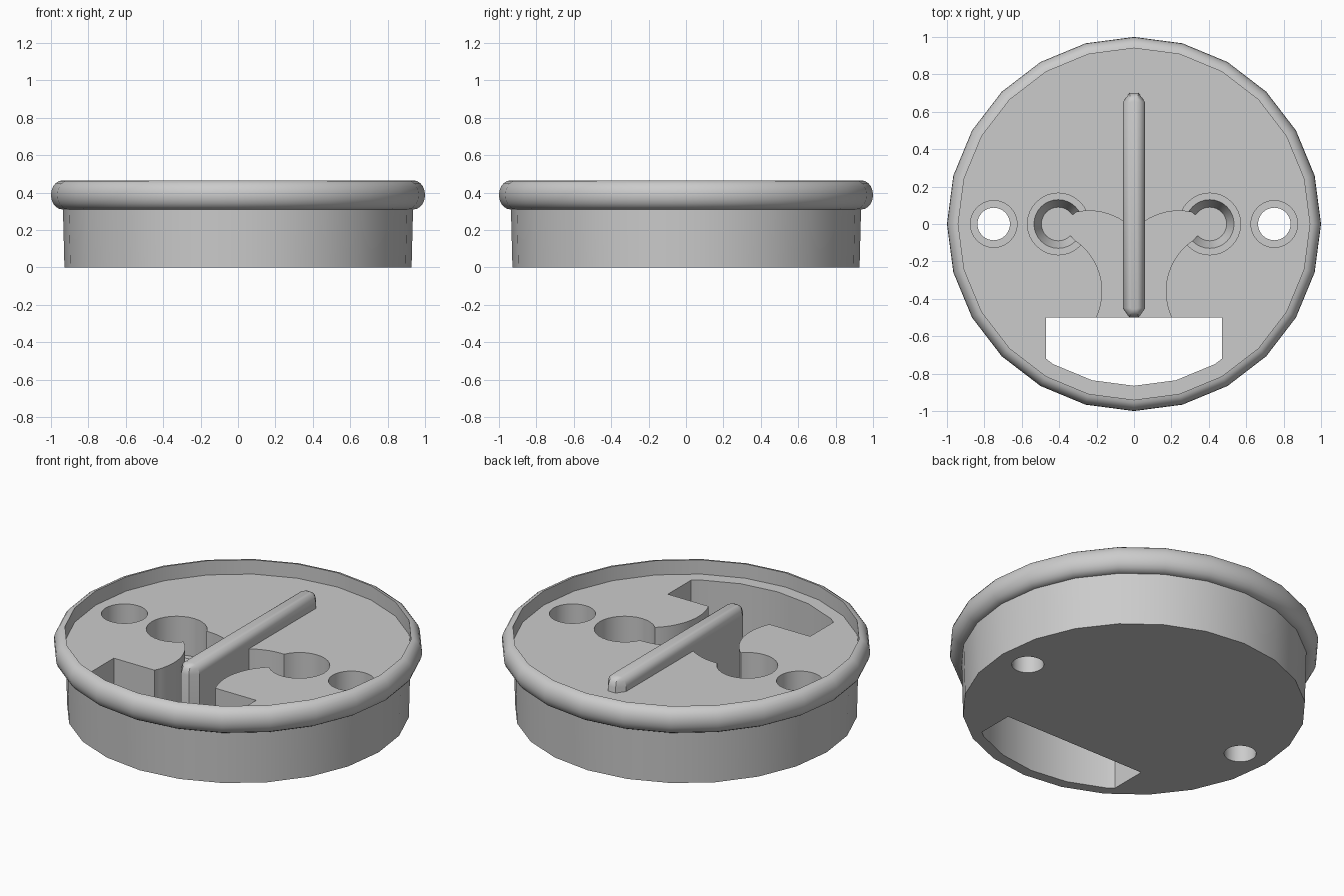
import bpy, bmesh, math
from math import sin, cos, pi, radians

cube = bpy.data.objects.get("Cube")
if cube:
    bpy.data.objects.remove(cube, do_unlink=True)

grey = bpy.data.materials.new("plain_grey")
grey.use_nodes = True
colour = (0.6, 0.6, 0.6, 1)
grey.diffuse_color = colour
grey.node_tree.nodes["Principled BSDF"].inputs["Base Color"].default_value = colour

FLOOR, TOP, PIT, LEDGE = 0.38, 0.465, 0.05, 0.15


def make(name, bm):
    bmesh.ops.remove_doubles(bm, verts=bm.verts, dist=1e-5)
    bmesh.ops.recalc_face_normals(bm, faces=bm.faces)
    mesh = bpy.data.meshes.new(name)
    bm.to_mesh(mesh)
    bm.free()
    mesh.materials.append(grey)
    ob = bpy.data.objects.new(name, mesh)
    bpy.context.collection.objects.link(ob)
    return ob


def lathe(name, profile, segs, x=0):
    """Solid of revolution; the profile starts and ends on the axis."""
    bm = bmesh.new()
    rings = []
    for r, z in profile:
        if r == 0:
            rings.append([bm.verts.new((x, 0, z))])
        else:
            angles = [2 * pi * i / segs for i in range(segs)]
            rings.append([bm.verts.new((x + r * cos(a), r * sin(a), z)) for a in angles])
    for lower, upper in zip(rings, rings[1:]):
        if len(lower) == 1:
            bm.faces.new(upper)
        elif len(upper) == 1:
            bm.faces.new(lower)
        else:
            for i in range(segs):
                j = (i + 1) % segs
                bm.faces.new((lower[i], lower[j], upper[j], upper[i]))
    bmesh.ops.delete(bm, geom=[v for v in bm.verts if not v.link_faces], context="VERTS")
    return make(name, bm)


def loft(name, outlines):
    """Solid through a stack of (points, z) outlines."""
    bm = bmesh.new()
    rings = [[bm.verts.new((x, y, z)) for x, y in pts] for pts, z in outlines]
    bm.faces.new(rings[0])
    bm.faces.new(rings[-1])
    for a, b in zip(rings, rings[1:]):
        for i in range(len(a)):
            j = (i + 1) % len(a)
            bm.faces.new((a[i], a[j], b[j], b[i]))
    return make(name, bm)


def arc(cx, cy, r, start, end, n):
    angles = [radians(start + (end - start) * i / n) for i in range(n + 1)]
    return [(cx + r * cos(a), cy + r * sin(a)) for a in angles]


def boolean(ob, cutter, operation="DIFFERENCE"):
    cutter.hide_render = True
    mod = ob.modifiers.new("cut", "BOOLEAN")
    mod.operation, mod.object, mod.solver = operation, cutter, "EXACT"
    bpy.context.view_layer.objects.active = ob
    bpy.ops.object.modifier_apply(modifier=mod.name)
    bpy.data.objects.remove(cutter, do_unlink=True)


# Round cup with a rolled rim and a shallow recessed floor
mid = (0.31 + TOP) / 2
rim = [(0.94 + 0.06 * cos(a), mid + (TOP - mid) * sin(a))
       for a in (radians(-90 + 18 * i) for i in range(11))]
body = lathe("cup_body", [(0, 0), (0.928, 0), (0.936, 0.31)] + rim
             + [(0.94, FLOOR), (0, FLOOR)], 24)

# Front window, following the round outer wall
window = lathe("window_cutter", [(0, -0.1), (0.865, -0.1), (0.865, 0.6), (0, 0.6)], 24)
box = [(-0.47, -1), (0.47, -1), (0.47, -0.5), (-0.47, -0.5)]
boolean(window, loft("window_box", [(box, -0.05), (box, 0.55)]), "INTERSECT")
boolean(body, window)

# Curved channel leading from the window to both round pockets
half = [(0.19, -0.6)] + arc(0.5, -0.36, 0.33, 205, 123, 14) + [(0.4, 0)]
half += arc(0.24, -0.26, 0.33, 78, 136, 10)
channel = half + [(0, -0.034)] + [(-x, y) for x, y in reversed(half)]
boolean(body, loft("channel_cutter", [(channel, PIT), (channel, 0.6)]))

# Stepped round pockets and counterbored through holes
for side in (-1, 1):
    boolean(body, lathe("pocket_cutter", [(0, PIT), (0.09, PIT), (0.13, LEDGE),
                        (0.165, LEDGE), (0.165, 0.6), (0, 0.6)], 32, side * 0.405))
    boolean(body, lathe("hole_cutter", [(0, -0.1), (0.087, -0.1), (0.087, LEDGE),
                        (0.125, LEDGE), (0.125, 0.6), (0, 0.6)], 32, side * 0.75))


# Dividing bar with chamfered ends and a rounded top
def bar_outline(w, tip, reach):
    end = [(w, 0.65), (tip, 0.65 + reach), (-tip, 0.65 + reach), (-w, 0.65)]
    return end + [(x, 0.2 - y) for x, y in reversed([(-px, py) for px, py in end])][::-1]


bar = loft("divider_bar", [(bar_outline(0.06, 0.025, 0.05), PIT - 0.01),
                           (bar_outline(0.06, 0.025, 0.05), 0.41),
                           (bar_outline(0.052, 0.022, 0.04), 0.44),
                           (bar_outline(0.035, 0.018, 0.022), 0.457),
                           (bar_outline(0.02, 0.012, 0.005), TOP - 0.002)])

for ob in (body, bar):
    bpy.ops.object.select_all(action="DESELECT")
    ob.select_set(True)
    bpy.context.view_layer.objects.active = ob
    bpy.ops.object.shade_smooth_by_angle(angle=radians(32))
